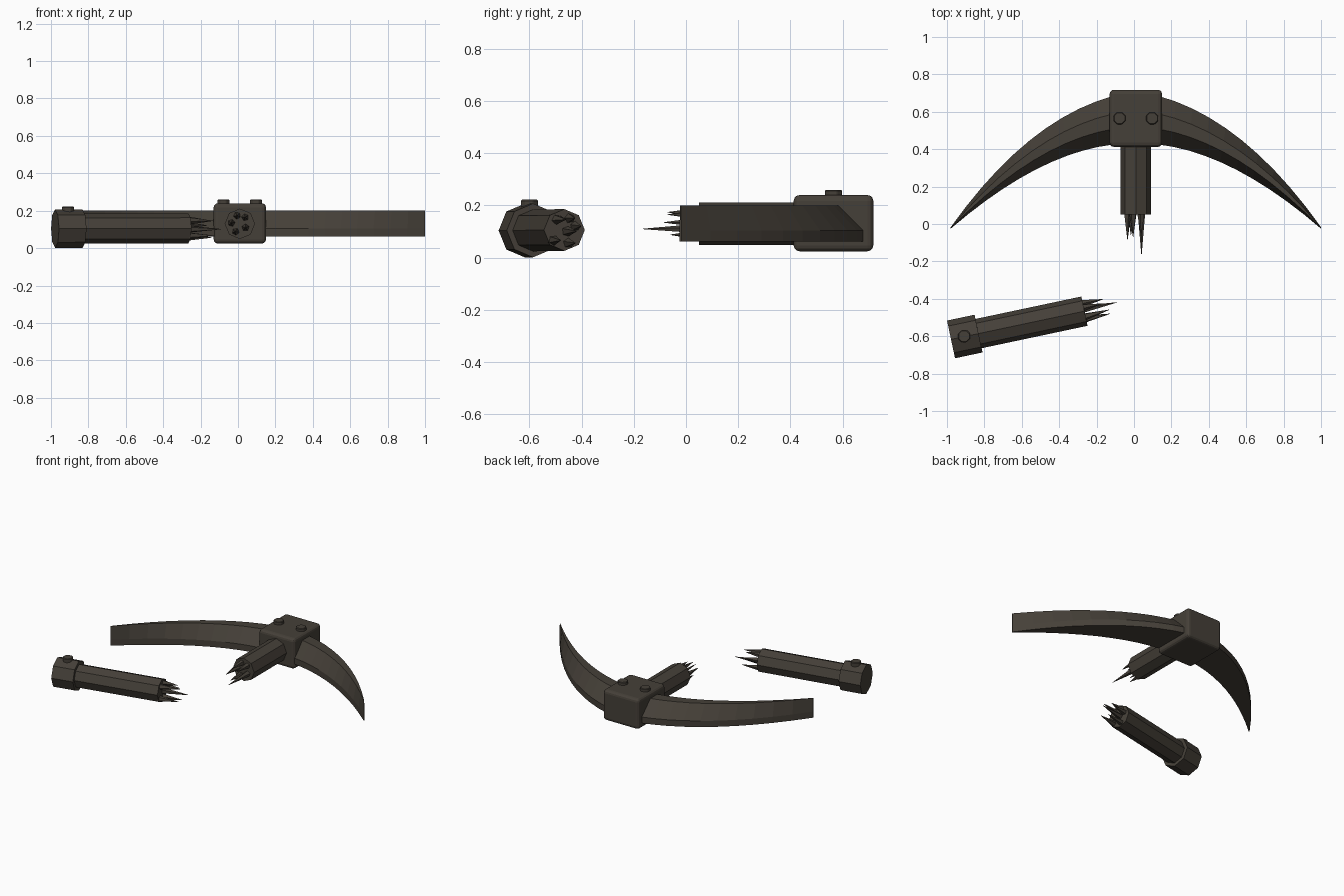
import bpy, bmesh, math
from mathutils import Vector, Matrix

cube = bpy.data.objects.get("Cube")
if cube:
    bpy.data.objects.remove(cube, do_unlink=True)


def material(name, colour):
    mat = bpy.data.materials.new(name)
    mat.use_nodes = True
    mat.diffuse_color = (*colour, 1)
    mat.node_tree.nodes["Principled BSDF"].inputs["Base Color"].default_value = (*colour, 1)
    return mat


dark = material("dark weathered brown", (0.06, 0.051, 0.04))


def finish(name, bm):
    bmesh.ops.recalc_face_normals(bm, faces=bm.faces)
    mesh = bpy.data.meshes.new(name)
    bm.to_mesh(mesh)
    bm.free()
    mesh.materials.append(dark)
    obj = bpy.data.objects.new(name, mesh)
    bpy.context.collection.objects.link(obj)
    return obj


def rod(name, start, end, r1, r2, sides, turn=0.0):
    """Tapered prism between two points."""
    start, end = Vector(start), Vector(end)
    axis = end - start
    bm = bmesh.new()
    bmesh.ops.create_cone(bm, cap_ends=True, segments=sides, radius1=r1,
                          radius2=r2, depth=axis.length)
    matrix = (Matrix.Translation((start + end) / 2)
              @ axis.to_track_quat("Z", "Y").to_matrix().to_4x4()
              @ Matrix.Rotation(turn, 4, "Z"))
    bmesh.ops.transform(bm, matrix=matrix, verts=bm.verts)
    return finish(name, bm)


def rivet(name, x, y, bottom, top):
    obj = rod(name, (x, y, bottom), (x, y, top), 0.035, 0.035, 8, math.pi / 8)
    bevel = obj.modifiers.new("bevel", "BEVEL")
    bevel.width, bevel.segments = 0.004, 1


def bezier(a, b, c, t):
    return a * (1 - t) ** 2 + b * 2 * t * (1 - t) + c * t ** 2


# Head block with rounded edges and two rivets
MID = 0.01
bm = bmesh.new()
bmesh.ops.create_cube(bm, size=1)
bmesh.ops.scale(bm, vec=(0.28, 0.305, 0.215), verts=bm.verts)
bmesh.ops.translate(bm, vec=(MID, 0.565, 0.132), verts=bm.verts)
block = finish("head_block", bm)
bevel = block.modifiers.new("bevel", "BEVEL")
bevel.width, bevel.segments = 0.022, 3
for side, label in ((-1, "right"), (1, "left")):
    rivet(label + "_head_rivet", MID + side * 0.087, 0.565, 0.22, 0.26)

# Curved blades: ridged section swept between inner and outer curves
SECTION = [(0, 0.062), (0, 0.105), (0.32, 0.2), (0.63, 0.2), (1, 0.105), (1, 0.062)]
TIP = Vector((0.99, -0.025))
STEPS = 10
for side, label in ((-1, "right"), (1, "left")):
    bm = bmesh.new()
    rings = []
    for i in range(STEPS + 1):
        t = i / STEPS
        inner = bezier(Vector((0.12, 0.425)), Vector((0.52, 0.38)), TIP, t)
        outer = bezier(Vector((0.12, 0.685)), Vector((0.58, 0.56)), TIP + Vector((0, 0.008)), t)
        ring = []
        for across, z in SECTION:
            p = inner.lerp(outer, across)
            # the section grows to a full-height chisel edge at the tip
            ring.append(bm.verts.new((MID + side * p.x, p.y, z)))
        rings.append(ring)
    n = len(SECTION)
    for a, b in zip(rings, rings[1:]):
        for k in range(n):
            bm.faces.new((a[k], a[(k + 1) % n], b[(k + 1) % n], b[k]))
    bm.faces.new(rings[0])
    bm.faces.new(rings[-1])
    finish(label + "_blade", bm)


def broken_end(name, centre, direction, spikes):
    """Splinters standing on a snapped shaft: across, up, length, lean."""
    centre, direction = Vector(centre), Vector(direction).normalized()
    across = direction.cross(Vector((0, 0, 1)))
    for i, (u, v, length, lean) in enumerate(spikes):
        base = centre + across * u + Vector((0, 0, v))
        rod(f"{name}_{i + 1}", base - direction * 0.01,
            base + direction * length + across * lean, 0.021, 0.001, 5, i)


# Upper handle stub below the head
rod("handle_stub", (MID, 0.46, 0.13), (MID, 0.05, 0.13), 0.081, 0.081, 8)
broken_end("stub_splinter", (MID, 0.05, 0.13), (0, -1, 0), [
    (-0.03, -0.02, 0.215, 0.0), (0.045, 0.005, 0.135, 0.0), (0.022, -0.042, 0.11, 0.005),
    (0.015, 0.044, 0.12, 0.0), (-0.028, 0.035, 0.12, 0.0)])

# Snapped lower handle with its end cap
butt, snap = Vector((-0.978, -0.617, 0.104)), Vector((-0.265, -0.466, 0.106))
axis = (snap - butt).normalized()
rod("lower_handle", butt + axis * 0.05, snap, 0.08, 0.08, 8)
rod("end_cap", butt, butt + axis * 0.15, 0.103, 0.103, 8)
rivet("cap_rivet", -0.908, -0.6, 0.17, 0.222)
broken_end("handle_splinter", snap, axis, [
    (-0.042, 0.015, 0.11, 0.0), (-0.01, -0.005, 0.18, 0.0), (0.042, -0.04, 0.13, 0.0),
    (0.03, 0.04, 0.13, -0.01), (-0.02, 0.045, 0.1, 0.0), (-0.015, -0.05, 0.13, 0.0)])
